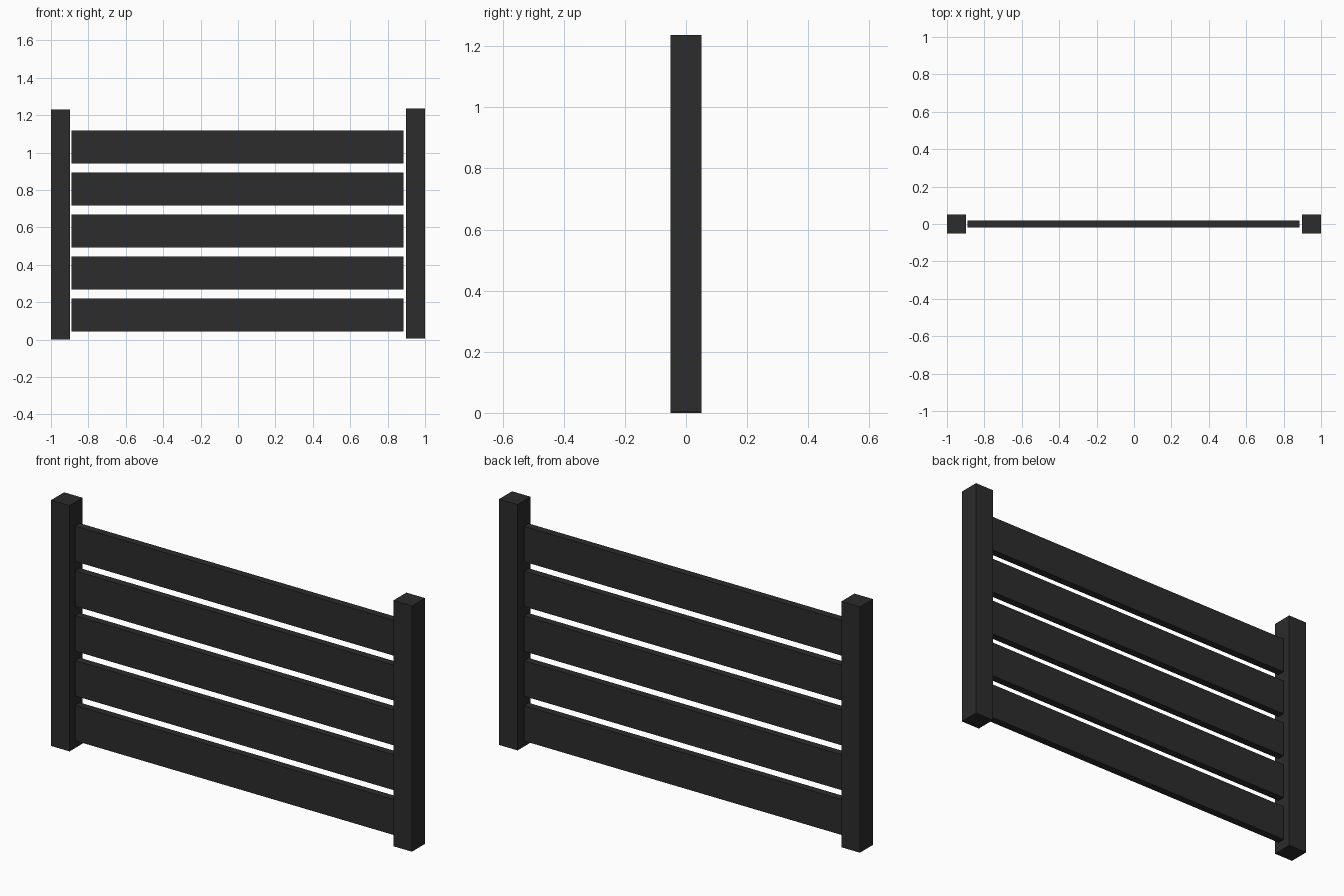
import bpy

if "Cube" in bpy.data.objects:
    bpy.data.objects.remove(bpy.data.objects["Cube"])

mat = bpy.data.materials.new("dark_paint")
mat.diffuse_color = (0.025, 0.025, 0.025, 1)
mat.use_nodes = True
mat.node_tree.nodes["Principled BSDF"].inputs["Base Color"].default_value = mat.diffuse_color


def box(name, x0, x1, depth, z0, z1):
    bpy.ops.mesh.primitive_cube_add(size=1, location=((x0 + x1) / 2, 0, (z0 + z1) / 2))
    ob = bpy.context.object
    ob.name = name
    ob.scale = (x1 - x0, depth, z1 - z0)
    bpy.ops.object.transform_apply(location=False, rotation=False, scale=True)
    ob.data.materials.append(mat)
    return ob


# Square end posts (the right one sits a hair higher)
box("left_post", -1.0, -0.897, 0.103, 0.0, 1.231)
box("right_post", 0.897, 1.0, 0.103, 0.005, 1.236)

# Five horizontal slats, just clear of the posts
for i in range(5):
    z = 0.043 + i * 0.2245
    box(f"slat_{i + 1}", -0.891, 0.885, 0.037, z, z + 0.177)
